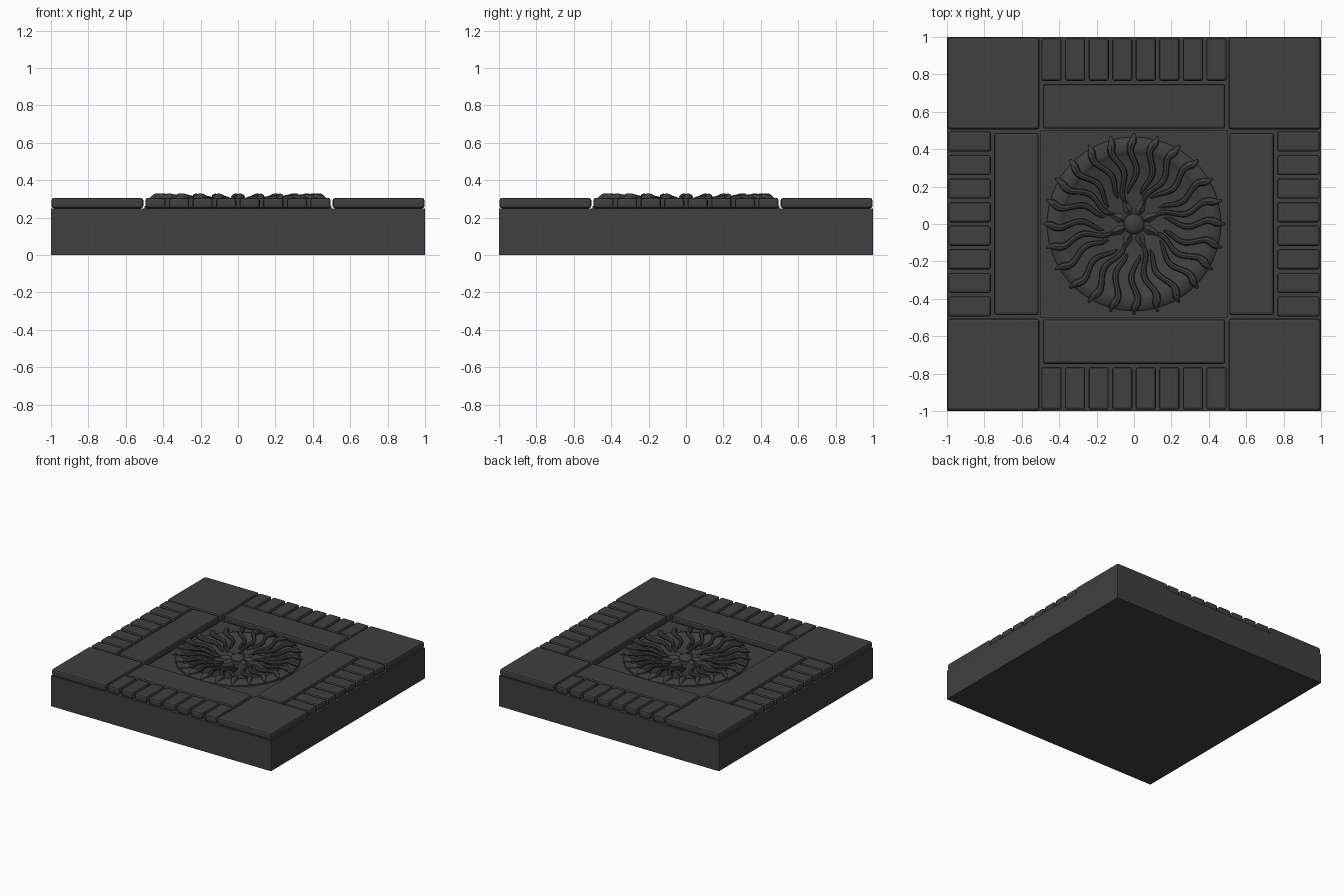
import bpy, bmesh, math
from mathutils import Matrix, Vector

cube = bpy.data.objects.get("Cube")
if cube:
    bpy.data.objects.remove(cube, do_unlink=True)

stone = bpy.data.materials.new("dark stone")
stone.use_nodes = True
colour = (0.05, 0.05, 0.05, 1)
stone.diffuse_color = colour
stone.node_tree.nodes["Principled BSDF"].inputs["Base Color"].default_value = colour


def finish(name, bm, smooth=False):
    mesh = bpy.data.meshes.new(name)
    bmesh.ops.recalc_face_normals(bm, faces=bm.faces)
    bm.to_mesh(mesh)
    bm.free()
    mesh.materials.append(stone)
    ob = bpy.data.objects.new(name, mesh)
    bpy.context.collection.objects.link(ob)
    if smooth:
        bpy.ops.object.select_all(action='DESELECT')
        ob.select_set(True)
        bpy.context.view_layer.objects.active = ob
        bpy.ops.object.shade_smooth_by_angle(angle=math.radians(40))
    return ob


def block(name, x0, x1, y0, y1, z0, z1, bevel=0.0, turn=0):
    """Box between limits, turned about the centre in quarter turns."""
    bm = bmesh.new()
    size = Matrix.Diagonal((x1 - x0, y1 - y0, z1 - z0, 1))
    move = Matrix.Translation(((x0 + x1) / 2, (y0 + y1) / 2, (z0 + z1) / 2))
    spin = Matrix.Rotation(turn * math.pi / 2, 4, 'Z')
    bmesh.ops.create_cube(bm, size=1, matrix=spin @ move @ size)
    ob = finish(name, bm)
    if bevel:
        mod = ob.modifiers.new("rounded edges", 'BEVEL')
        mod.width = bevel
        mod.segments = 2
    return ob


# Base and sunken centre panel
block("base", -1, 1, -1, 1, 0, 0.25)
block("centre_panel", -0.5, 0.5, -0.5, 0.5, 0.24, 0.262)

# Paving: corner slab, long slab and eight bricks on every side
for side, label in enumerate(("back", "left", "front", "right")):
    block(label + "_corner_slab", 0.506, 0.997, 0.506, 0.997, 0.25, 0.305, 0.013, side)
    block(label + "_long_slab", -0.487, 0.487, 0.51, 0.748, 0.25, 0.305, 0.013, side)
    for i in range(8):
        x = (i - 3.5) * 0.126
        block(f"{label}_brick_{i + 1}", x - 0.054, x + 0.054, 0.765, 0.993,
              0.25, 0.305, 0.013, side)

# Round medallion with a raised rim
profile = [(0.465, 0.255), (0.465, 0.275), (0.45, 0.288), (0.4, 0.298),
           (0.38, 0.288), (0.36, 0.274), (0.0, 0.274)]
bm = bmesh.new()
pts = [bm.verts.new((r, 0, z)) for r, z in profile]
edges = [bm.edges.new(p) for p in zip(pts, pts[1:])]
bmesh.ops.spin(bm, geom=pts + edges, cent=(0, 0, 0), axis=(0, 0, 1),
               angle=math.tau, steps=72)
bmesh.ops.remove_doubles(bm, verts=bm.verts, dist=0.0005)
finish("medallion", bm, True)


# Wavy rays swept with a round section, with a pointed club at the outer end
def ray(bm, angle, inner, lean, sides=8):
    rings = []
    steps = 22
    for k in range(steps + 1):
        t = k / steps
        r = inner + (0.485 - inner) * t
        wave = 0.02 * math.sin(math.tau * (0.47 - r) / 0.25) * min(1, (1 - t) * 4)
        sideways = wave + lean * (1 - t) ** 2
        width = 0.013 + 0.007 * t
        if t > 0.75:
            width += 0.005 * math.sin((t - 0.75) * 4 * math.pi)
        width *= min(1, 0.25 + 5 * (1 - t), 0.3 + 6 * t)
        z = 0.28 + 0.027 * min(1, t * 1.25) - 0.02 * max(0, t - 0.9) * 10
        ring = []
        for s in range(sides):
            a = math.tau * s / sides
            p = Vector((r, sideways + width * math.cos(a), z + width * math.sin(a)))
            ring.append(bm.verts.new(Matrix.Rotation(angle, 3, 'Z') @ p))
        rings.append(ring)
    for a, b in zip(rings, rings[1:]):
        for s in range(sides):
            n = (s + 1) % sides
            bm.faces.new((a[s], a[n], b[n], b[s]))
    bm.faces.new(rings[0])
    bm.faces.new(rings[-1])


bm = bmesh.new()
for i in range(24):
    group = i % 3 - 1
    ray(bm, i * math.tau / 24, 0.11 if group == 0 else 0.16, -0.014 * group)
finish("wavy_rays", bm, True)

# Eight-pointed star: ridged petals around the hub
bm = bmesh.new()
for i in range(8):
    spin = Matrix.Rotation((i + 0.5) * math.tau / 8, 3, 'Z')
    tip, left, root, right, ridge = [
        bm.verts.new(spin @ Vector(p)) for p in
        ((0.17, 0, 0.275), (0.085, 0.027, 0.272), (0.02, 0, 0.272),
         (0.085, -0.027, 0.272), (0.075, 0, 0.296))]
    loop = (tip, left, root, right)
    for a, b in zip(loop, loop[1:] + loop[:1]):
        bm.faces.new((a, b, ridge))
    bm.faces.new(loop)
finish("star_petals", bm)

# Domed hub
bm = bmesh.new()
bmesh.ops.create_uvsphere(bm, u_segments=24, v_segments=12, radius=0.055,
                          matrix=Matrix.Translation((0, 0, 0.28)) @ Matrix.Diagonal((1, 1, 0.55, 1)))
finish("hub", bm, True)
